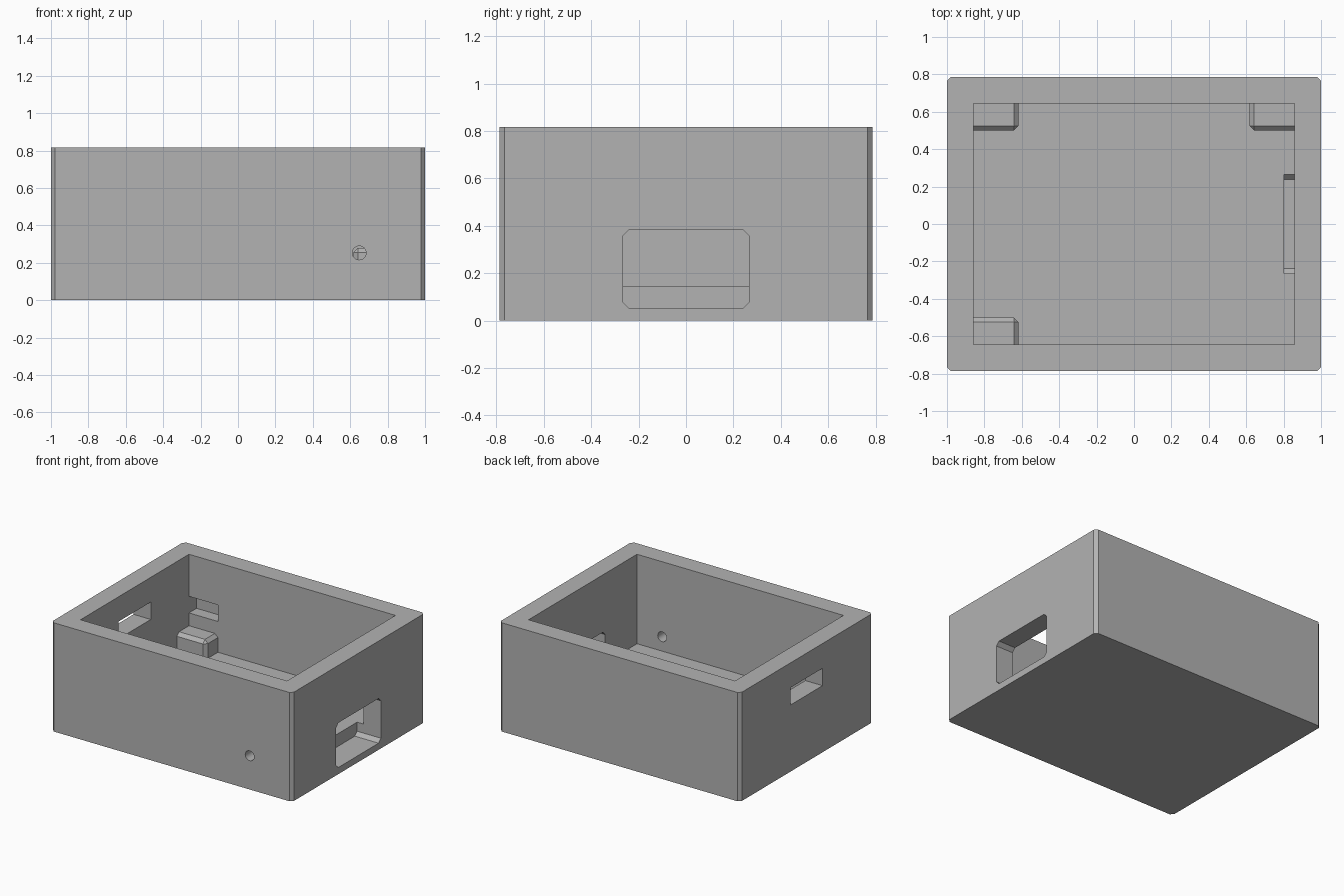
import bpy, bmesh, math
from mathutils import Matrix

if "Cube" in bpy.data.objects:
    bpy.data.objects.remove(bpy.data.objects["Cube"])

grey = bpy.data.materials.new("plain_grey")
grey.diffuse_color = (0.45, 0.45, 0.45, 1)
grey.use_nodes = True
grey.node_tree.nodes["Principled BSDF"].inputs["Base Color"].default_value = grey.diffuse_color

HX, HY, H = 1.0, 0.787, 0.816      # outer half sizes and height
IX, IY, FLOOR = 0.857, 0.643, 0.145  # cavity half sizes and floor height


def finish(name, bm):
    bmesh.ops.recalc_face_normals(bm, faces=bm.faces[:])
    me = bpy.data.meshes.new(name)
    bm.to_mesh(me)
    bm.free()
    me.materials.append(grey)
    ob = bpy.data.objects.new(name, me)
    bpy.context.collection.objects.link(ob)
    return ob


def box(name, lo, hi, chamfer=0.0, pick=None):
    """Box between two corners; edges accepted by pick(a, b) are chamfered."""
    bm = bmesh.new()
    bmesh.ops.create_cube(bm, size=1)
    for v in bm.verts:
        v.co = [lo[i] if v.co[i] < 0 else hi[i] for i in range(3)]
    if pick:
        edges = [e for e in bm.edges if pick(e.verts[0].co, e.verts[1].co)]
        bmesh.ops.bevel(bm, geom=edges, offset=chamfer, segments=1,
                        affect='EDGES', profile=0.5)
    return finish(name, bm)


def along(axis):
    return lambda a, b: abs(a[axis] - b[axis]) > 1e-4 and (a - b).length - abs(a[axis] - b[axis]) < 1e-5


def boolean(target, other, operation):
    mod = target.modifiers.new(operation.lower(), 'BOOLEAN')
    mod.operation = operation
    mod.solver = 'EXACT'
    mod.object = other
    bpy.context.view_layer.objects.active = target
    bpy.ops.object.modifier_apply(modifier=mod.name)
    bpy.data.objects.remove(other, do_unlink=True)


# Outer shell with chamfered upright corners
case = box("case", (-HX, -HY, 0), (HX, HY, H), 0.022, along(2))

# Open cavity
boolean(case, box("cavity", (-IX, -IY, FLOOR), (IX, IY, H + 0.2)), 'DIFFERENCE')

# Port window in the right wall, sunk into the floor edge
boolean(case, box("port_window", (0.803, -0.265, 0.05), (1.2, 0.265, 0.385),
                  0.027, along(0)), 'DIFFERENCE')

# Slot through the left wall
boolean(case, box("side_slot", (-1.2, -0.19, 0.50), (-0.8, 0.19, 0.63)), 'DIFFERENCE')

# Round hole through the front wall
bm = bmesh.new()
bmesh.ops.create_cone(bm, cap_ends=True, segments=24, radius1=0.037, radius2=0.037, depth=0.5,
                      matrix=Matrix.Translation((0.648, -0.72, 0.253)) @ Matrix.Rotation(math.pi / 2, 4, 'X'))
boolean(case, finish("front_hole", bm), 'DIFFERENCE')

# Corner rests with chamfered free edges, and a shallow wall pocket above each
for sx, sy in ((-1, 1), (1, 1), (-1, -1)):
    xs = sorted((sx * 0.617, sx * (IX + 0.03)))
    ys = sorted((sy * 0.50, sy * (IY + 0.03)))
    ps = sorted((sy * (IY - 0.03), sy * (IY + 0.09)))
    px = sorted((sx * 0.617, sx * IX))
    boolean(case, box("pocket", (px[0], ps[0], 0.376), (px[1], ps[1], 0.50)), 'DIFFERENCE')

    def free_edge(a, b):
        m = (a + b) / 2
        inner_x, inner_y = abs(m.x) < 0.62, abs(m.y) < 0.51
        top = m.z > 0.27
        return (top and (inner_x or inner_y)) or (inner_x and inner_y and m.z > 0.15)

    boolean(case, box("corner_rest", (xs[0], ys[0], 0.10), (xs[1], ys[1], 0.28),
                      0.025, free_edge), 'UNION')

# Flat faces, smooth only around the small hole
bpy.ops.object.select_all(action='DESELECT')
case.select_set(True)
bpy.context.view_layer.objects.active = case
bpy.ops.object.shade_smooth_by_angle(angle=math.radians(20))
